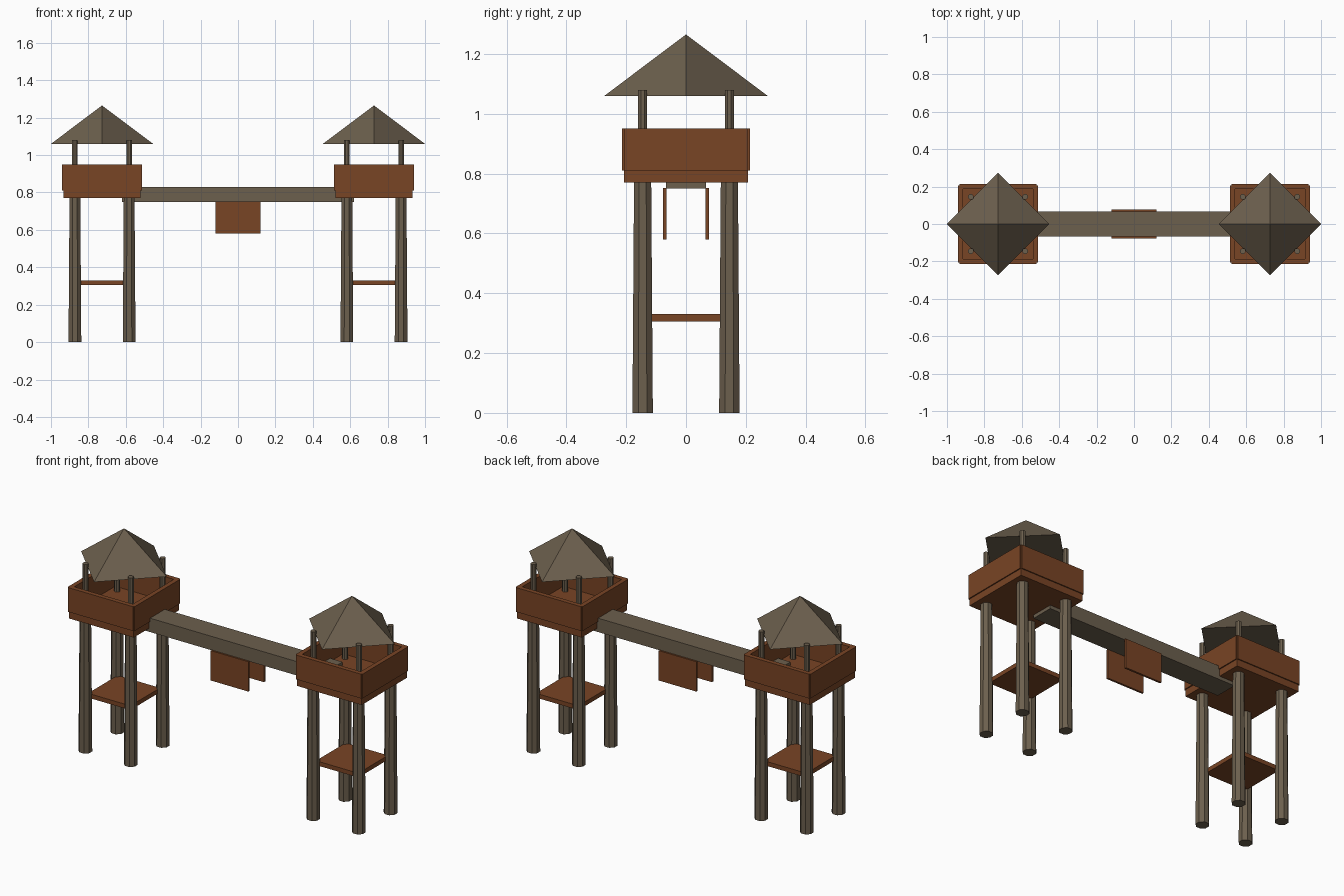
import bpy
from math import pi

cube = bpy.data.objects.get("Cube")
if cube:
    bpy.data.objects.remove(cube, do_unlink=True)


def material(name, rgb):
    m = bpy.data.materials.new(name)
    m.use_nodes = True
    m.diffuse_color = (*rgb, 1)
    m.node_tree.nodes["Principled BSDF"].inputs["Base Color"].default_value = (*rgb, 1)
    return m


LOG = material("weathered grey wood", (0.15, 0.115, 0.075))
PLANK = material("red brown planks", (0.19, 0.058, 0.018))


def finish(name, mat):
    ob = bpy.context.object
    ob.name = name
    ob.data.materials.append(mat)
    return ob


def box(name, mat, center, half_x, half_y, z0, z1):
    """Box given by its centre in plan, half sizes and height range."""
    bpy.ops.mesh.primitive_cube_add(size=2, location=(*center, (z0 + z1) / 2))
    bpy.context.object.scale = (half_x, half_y, (z1 - z0) / 2)
    bpy.ops.object.transform_apply(location=False, rotation=False)
    return finish(name, mat)


def pole(name, mat, x, y, z0, z1, r0, r1, sides=8, turn=pi / 8):
    """Faceted upright, tapered from r0 to r1."""
    bpy.ops.mesh.primitive_cone_add(vertices=sides, radius1=r0, radius2=r1, depth=z1 - z0,
                                    location=(x, y, (z0 + z1) / 2), rotation=(0, 0, turn))
    return finish(name, mat)


def tower(side, cx):
    # Four tapered legs with thin roof posts above them
    for i in (-1, 1):
        for j in (-1, 1):
            tag = f"{side}_{'back' if j > 0 else 'front'}_{'a' if i < 0 else 'b'}"
            x, y = cx + i * 0.145, j * 0.145
            pole("leg_" + tag, LOG, x, y, 0, 0.78, 0.037, 0.031)
            pole("roof_post_" + tag, LOG, x, y, 0.8, 1.08, 0.016, 0.016)

    # Lower platform and deck floor
    box("lower_platform_" + side, PLANK, (cx, 0), 0.135, 0.135, 0.305, 0.33)
    box("deck_floor_" + side, PLANK, (cx, 0), 0.207, 0.207, 0.77, 0.81)

    # Railing walls, leaving small notches at the corners
    for s in (-1, 1):
        box(f"rail_wall_y_{side}", PLANK, (cx, s * 0.2), 0.207, 0.0133, 0.81, 0.95)
        box(f"rail_wall_x_{side}", PLANK, (cx + s * 0.2, 0), 0.0133, 0.207, 0.81, 0.95)

    # Four sided roof with its corners on the axes
    pole("roof_" + side, LOG, cx, 0, 1.06, 1.265, 0.273, 0, sides=4, turn=0)


tower("right", -0.727)
tower("left", 0.727)

# Bridge beam and the two hanging boards under it
box("bridge_beam", LOG, (0, 0), 0.62, 0.067, 0.75, 0.83)
for s, tag in ((-1, "front"), (1, "back")):
    box("hanging_board_" + tag, PLANK, (0, s * 0.071), 0.12, 0.006, 0.58, 0.752)
